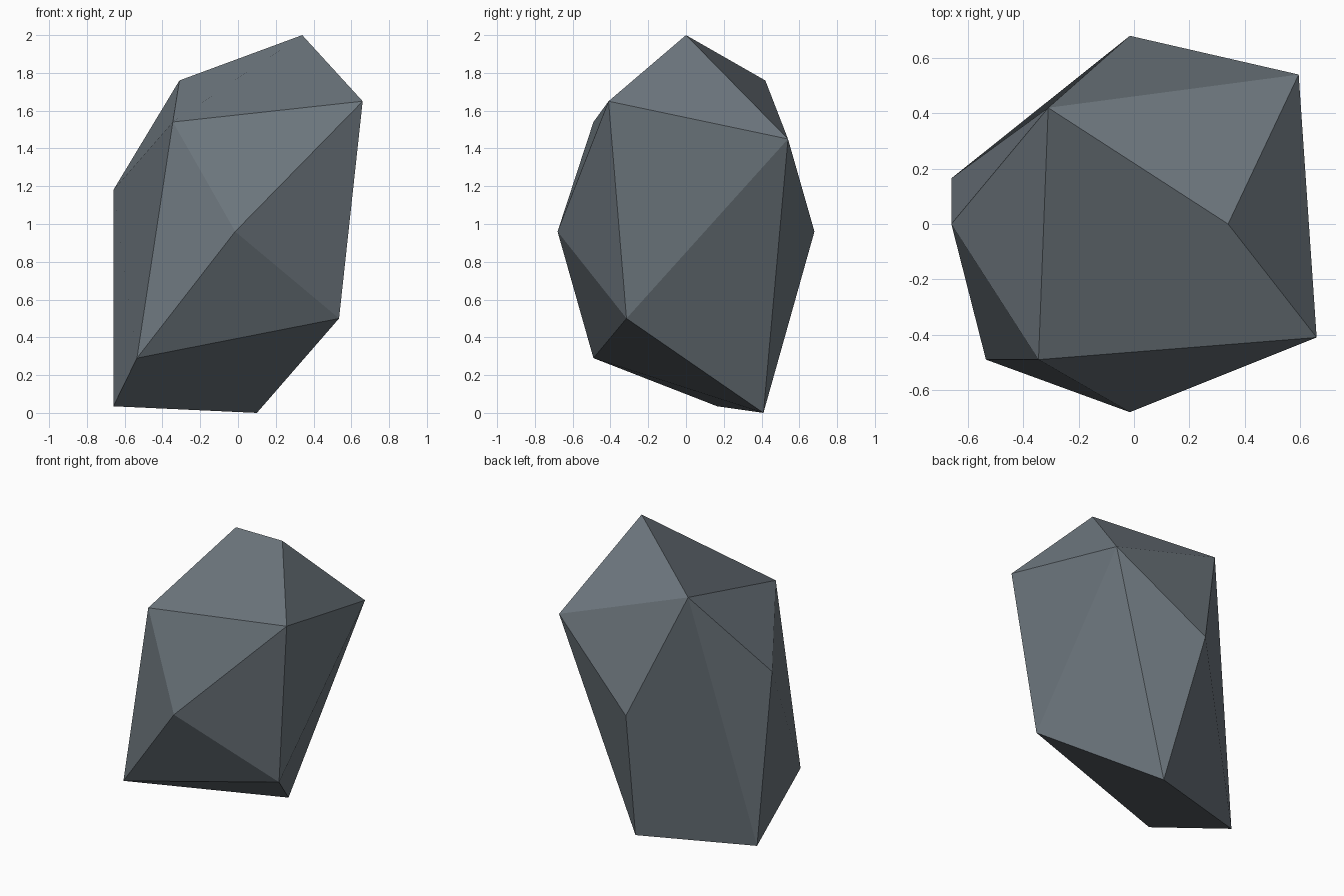
import bpy

if "Cube" in bpy.data.objects:
    bpy.data.objects.remove(bpy.data.objects["Cube"])

# Rock corners, from the peak down to the base
corners = {
    "peak": (0.34, 0.00, 2.00),
    "back_top": (-0.31, 0.42, 1.76),
    "right_top": (0.66, -0.41, 1.65),
    "front_top": (-0.345, -0.49, 1.54),
    "back_right": (0.595, 0.54, 1.45),
    "left_mid": (-0.66, 0.00, 1.18),
    "front_mid": (-0.015, -0.68, 0.96),
    "back_mid": (-0.015, 0.68, 0.96),
    "right_low": (0.535, -0.315, 0.50),
    "front_low": (-0.535, -0.49, 0.29),
    "left_foot": (-0.66, 0.165, 0.035),
    "back_foot": (0.10, 0.41, 0.00),
}

# Facets, counter-clockwise from outside; each bent quad folds from its first to third corner
facets = [
    # crown
    "front_top right_top peak back_top",
    "peak right_top back_right",
    "back_top peak back_right",
    "back_top back_right back_mid",
    "back_top left_mid front_top",
    # front
    "front_top front_mid right_top",
    "front_top front_low front_mid",
    "front_low right_low front_mid",
    # right
    "front_mid right_low right_top",
    "right_top right_low back_right",
    "right_low back_foot back_right",
    # back
    "back_right back_foot back_mid",
    "back_mid back_foot left_foot back_top",
    # left
    "back_top left_foot left_mid",
    "left_mid left_foot front_low front_top",
    # underside
    "front_low left_foot back_foot right_low",
]

names = list(corners)
faces = [[names.index(n) for n in f.split()] for f in facets]
mesh = bpy.data.meshes.new("rock")
mesh.from_pydata(list(corners.values()), [], faces)
mesh.validate()
mesh.update()

# Slate grey stone
stone = bpy.data.materials.new("slate_grey")
stone.diffuse_color = (0.155, 0.185, 0.21, 1.0)
stone.use_nodes = True
stone.node_tree.nodes["Principled BSDF"].inputs["Base Color"].default_value = stone.diffuse_color
mesh.materials.append(stone)

rock = bpy.data.objects.new("rock", mesh)
bpy.context.collection.objects.link(rock)
